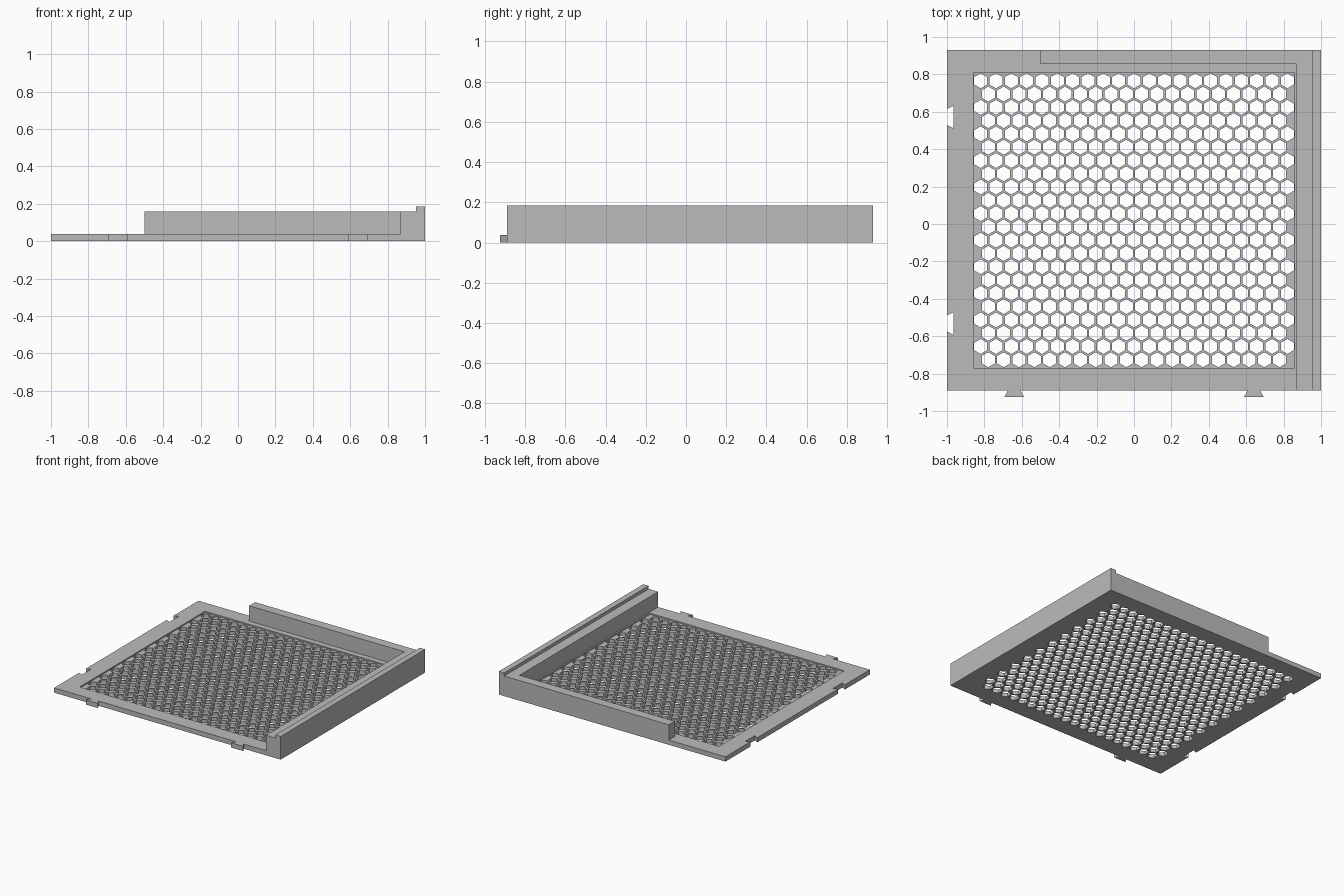
import bpy, bmesh, math

if "Cube" in bpy.data.objects:
    bpy.data.objects.remove(bpy.data.objects["Cube"], do_unlink=True)

# One plain grey for the whole tray
grey = bpy.data.materials.new("light_grey")
grey.use_nodes = True
GREY = (0.5, 0.5, 0.5, 1)
grey.diffuse_color = GREY
grey.node_tree.nodes["Principled BSDF"].inputs["Base Color"].default_value = GREY

LEFT, RIGHT, FRONT, BACK = -1.0, 1.0, -0.89, 0.93
MID_Y = 0.02
PLATE_H, WALL_H, LIP_H = 0.038, 0.16, 0.185
WALL_X, LIP_X = 0.87, 0.953           # inner faces of side wall and lip
BACK_X, BACK_Y = -0.5, 0.855          # free end and inner face of back wall
JOINT = 0.035                         # depth of the dovetails


def add_prism(bm, outline, direction):
    """Extrude a closed outline along a direction."""
    face = bm.faces.new([bm.verts.new(p) for p in outline])
    out = bmesh.ops.extrude_face_region(bm, geom=[face], use_keep_orig=True)
    moved = [g for g in out["geom"] if isinstance(g, bmesh.types.BMVert)]
    bmesh.ops.translate(bm, vec=direction, verts=moved)


def finish(bm, name):
    bmesh.ops.recalc_face_normals(bm, faces=bm.faces)
    mesh = bpy.data.meshes.new(name)
    bm.to_mesh(mesh)
    bm.free()
    mesh.materials.append(grey)
    obj = bpy.data.objects.new(name, mesh)
    bpy.context.collection.objects.link(obj)
    return obj


def prism(name, outline, direction):
    bm = bmesh.new()
    add_prism(bm, outline, direction)
    return finish(bm, name)


def cut(target, cutter):
    """Subtract the cutter, then discard it."""
    cutter.hide_render = True
    mod = target.modifiers.new("cut", "BOOLEAN")
    mod.operation, mod.solver, mod.object = "DIFFERENCE", "EXACT", cutter
    bpy.context.view_layer.objects.active = target
    bpy.ops.object.modifier_apply(modifier=mod.name)
    bpy.data.objects.remove(cutter, do_unlink=True)


# Base plate outline: tabs along the front, notches down the left side
outline = [(LEFT, FRONT)]
for x in (-0.641, 0.641):
    outline += [(x - 0.033, FRONT), (x - 0.053, FRONT - JOINT),
                (x + 0.053, FRONT - JOINT), (x + 0.033, FRONT)]
outline += [(WALL_X, FRONT), (WALL_X, BACK_Y), (BACK_X, BACK_Y),
            (BACK_X, BACK), (LEFT, BACK)]
for y in (MID_Y + 0.552, MID_Y - 0.552):
    outline += [(LEFT, y + 0.042), (LEFT + JOINT, y + 0.061),
                (LEFT + JOINT, y - 0.061), (LEFT, y - 0.042)]
plate = prism("base_plate", [(x, y, 0) for x, y in outline], (0, 0, PLATE_H))

# Shallow recess around the grille
rx, ry = 0.858, 0.79
cut(plate, prism("recess_cutter",
                 [(sx * rx, MID_Y + sy * ry, PLATE_H - 0.01)
                  for sx, sy in ((-1, -1), (1, -1), (1, 1), (-1, 1))], (0, 0, 0.1)))

# Honeycomb holes in staggered rows
ROWS, PITCH, RADIUS = 22, 0.082, 0.04
row_step = PITCH * math.sqrt(3) / 2
holes = bmesh.new()
for row in range(ROWS):
    count = 21 - row % 2
    cy = MID_Y + ((ROWS - 1) / 2 - row) * row_step
    for col in range(count):
        cx = (col - (count - 1) / 2) * PITCH
        corners = [math.radians(60 * k + 30) for k in range(6)]
        add_prism(holes, [(cx + RADIUS * math.cos(a), cy + RADIUS * math.sin(a), -0.05)
                          for a in corners], (0, 0, 0.2))
cut(plate, finish(holes, "hole_cutter"))

# Side wall with a raised outer lip
prism("side_wall", [(x, FRONT, z) for x, z in (
    (WALL_X, 0), (RIGHT, 0), (RIGHT, LIP_H), (LIP_X, LIP_H),
    (LIP_X, WALL_H), (WALL_X, WALL_H))], (0, BACK - FRONT, 0))

# Back wall
prism("back_wall", [(BACK_X, BACK_Y, 0), (WALL_X, BACK_Y, 0),
                    (WALL_X, BACK, 0), (BACK_X, BACK, 0)], (0, 0, WALL_H))
